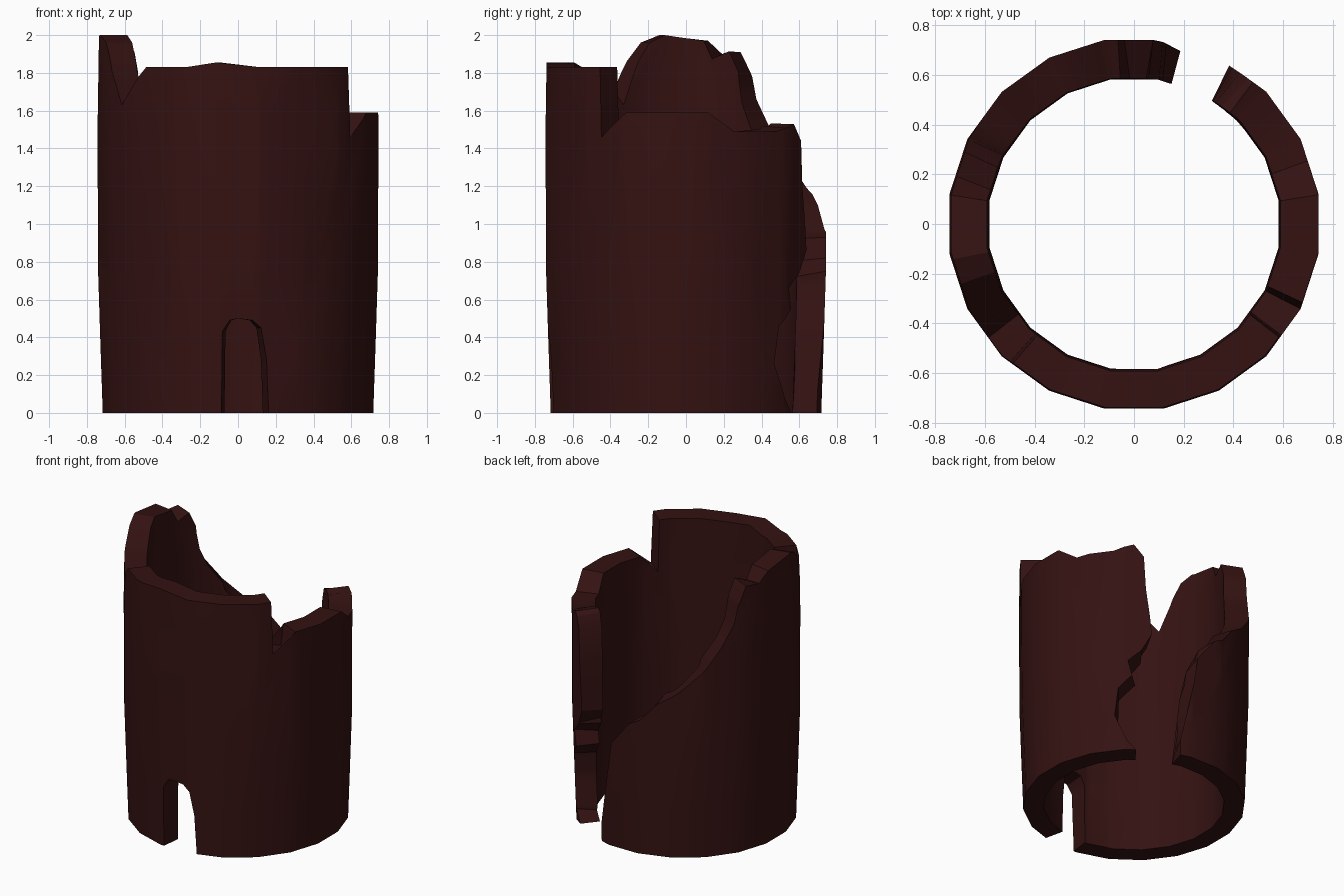
import bpy, bmesh, math, random
from mathutils import Vector

if "Cube" in bpy.data.objects:
    bpy.data.objects.remove(bpy.data.objects["Cube"])

random.seed(4)
STEP, START = 18, -99          # twenty flat sides; one side faces front

# Unrolled wall outline: (angle in degrees, height)
right_break = [(51, 0), (46, .08), (40, .26), (42, .46), (49, .55), (47, .66),
               (54, .74), (59, .86), (58, 1.0), (56, 1.2), (55, 1.44), (50, 1.53)]
right_top = [(40, 1.49), (20, 1.49), (9, 1.59), (-25, 1.59), (-27, 1.44), (-37, 1.46)]
front_top = [(-38, 1.83), (-81, 1.83), (-99, 1.855), (-112, 1.83), (-131, 1.83),
             (-132, 1.46)]
left_top = [(-142, 1.46), (-146, 1.63), (-155, 1.86), (-161, 1.96), (-169, 2.0),
            (-189, 1.97), (-195, 1.90), (-203, 1.91), (-208, 1.78), (-210, 1.66),
            (-217, 1.5), (-227, 1.33), (-239, 1.19), (-250, 1.1), (-259, .97)]
left_break = [(-265, .93), (-267, .82), (-276, .75), (-274, .62), (-279, .5),
              (-281, .25), (-285, .12), (-285, 0)]
door = [(-97, 0), (-96.5, .43), (-93.5, .49), (-90, .5), (-84, .49), (-80.5, .45),
        (-78, .28), (-77, 0)]
outline = right_break + right_top + front_top + left_top + left_break + door


def profile(z, points):
    """Radius at a height, interpolated along a wall profile."""
    for (z0, r0), (z1, r1) in zip(points, points[1:]):
        if z <= z1:
            return r0 + (r1 - r0) * (z - z0) / (z1 - z0)
    return points[-1][1]


def wrap(a, z, points):
    """Place an unrolled point on the many-sided wall."""
    off = (a - START) % STEP - STEP / 2
    r = profile(z, points) * math.cos(math.radians(STEP / 2)) / math.cos(math.radians(off))
    t = math.radians(a)
    return (r * math.cos(t), r * math.sin(t), z)


OUTER = [(0, .725), (.35, .737), (.75, .75), (1.5, .753), (2.01, .745)]
INNER = [(0, .59), (.75, .592), (2.01, .60)]

# Flat sheet, cut along the side corners and the profile heights
sheet = bmesh.new()
sheet.faces.new([sheet.verts.new((a, z, 0)) for a, z in outline])
bmesh.ops.triangulate(sheet, faces=sheet.faces[:])


def cut(point, normal):
    geom = sheet.verts[:] + sheet.edges[:] + sheet.faces[:]
    bmesh.ops.bisect_plane(sheet, geom=geom, dist=1e-5, plane_co=point, plane_no=normal)


for k in range(-11, 10):
    cut((START + STEP * k, 0, 0), (1, 0, 0))
for z in (.35, .75, 1.5):
    cut((0, z, 0), (0, 1, 0))
bmesh.ops.triangulate(sheet, faces=sheet.faces[:])
sheet.verts.index_update()

# Wrap the sheet into outer and inner skins, and join them at the rim
wall = bmesh.new()
outer, inner = [], []
for v in sheet.verts:
    a, z = v.co.x, v.co.y
    outer.append(wall.verts.new(wrap(a, z, OUTER)))
    broken = v.is_boundary and z > .03 and (a > 35 or a < -190)
    if broken:                                   # rough broken stone
        a += random.uniform(-2, 2)
        z += random.uniform(-.03, .02)
    inner.append(wall.verts.new(wrap(a, z, INNER)))
for f in sheet.faces:
    ids = [v.index for v in f.verts]
    wall.faces.new([outer[i] for i in ids])
    wall.faces.new([inner[i] for i in reversed(ids)])
for e in sheet.edges:
    if e.is_boundary:
        i, j = (v.index for v in e.verts)
        wall.faces.new((outer[i], outer[j], inner[j], inner[i]))
bmesh.ops.recalc_face_normals(wall, faces=wall.faces[:])

mesh = bpy.data.meshes.new("ruined_tower_wall")
wall.to_mesh(mesh)
wall.free()
sheet.free()
tower = bpy.data.objects.new("ruined_tower_wall", mesh)
bpy.context.collection.objects.link(tower)

# Dark red stone
stone = bpy.data.materials.new("dark_red_stone")
stone.diffuse_color = (.035, .006, .006, 1)
stone.use_nodes = True
stone.node_tree.nodes["Principled BSDF"].inputs["Base Color"].default_value = stone.diffuse_color
mesh.materials.append(stone)

bpy.context.view_layer.objects.active = tower
tower.select_set(True)
bpy.ops.object.shade_smooth_by_angle(angle=math.radians(30))
